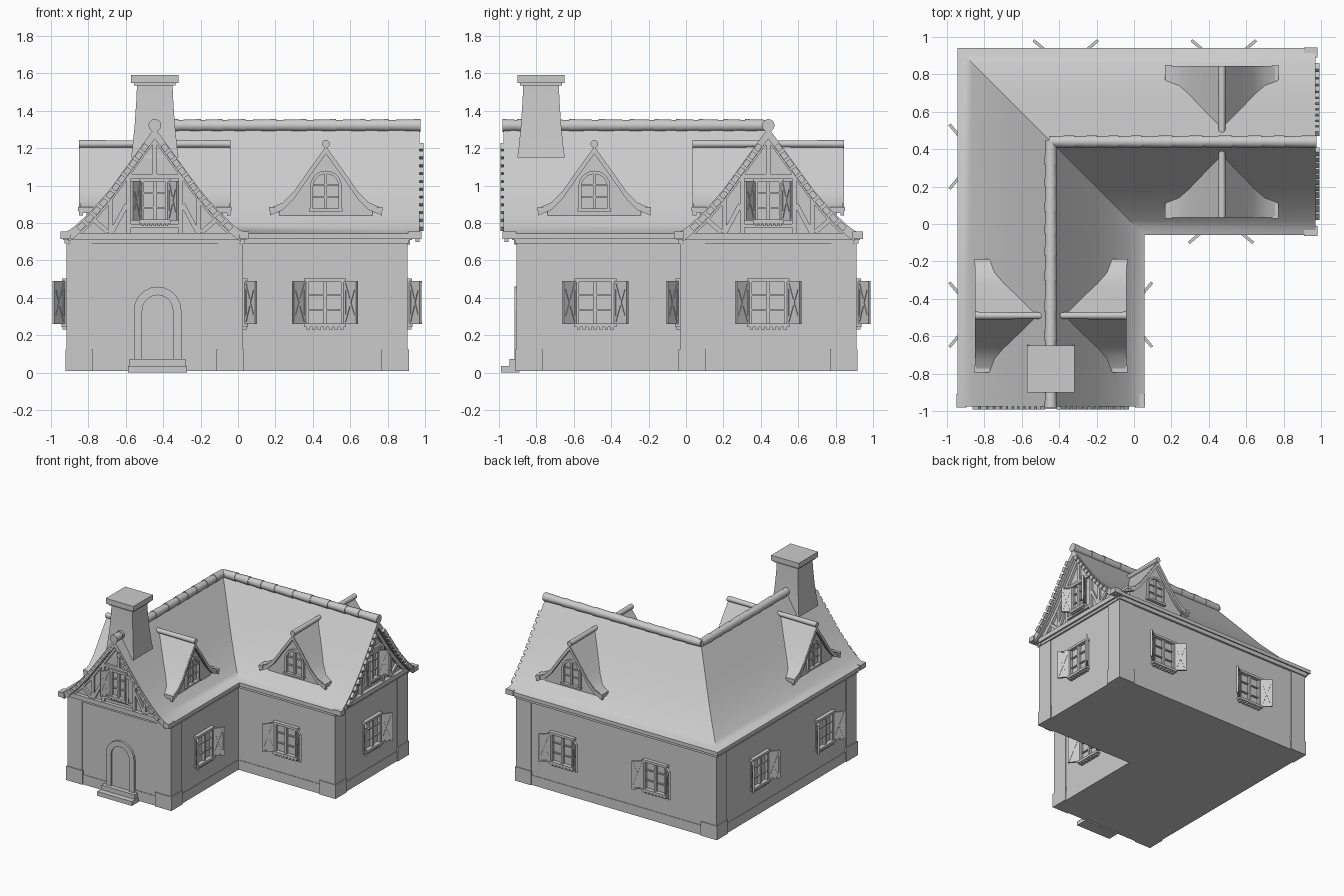
import bpy, bmesh, random
from math import radians, atan2, hypot, cos, sin, pi
from mathutils import Matrix, Vector

if "Cube" in bpy.data.objects:
    bpy.data.objects.remove(bpy.data.objects["Cube"])

random.seed(4)
CX, CY = -0.445, 0.44            # ridge lines of the two wings
T = Matrix.Translation


def place(x, y, z=0, deg=0):
    """Local frame: x along the wall, -y outward, z up."""
    return T((x, y, z)) @ Matrix.Rotation(radians(deg), 4, 'Z')


class Part:
    def __init__(self):
        self.bm = bmesh.new()

    def box(self, M, lo, hi):
        c = [(a + b) / 2 for a, b in zip(lo, hi)]
        s = [b - a for a, b in zip(lo, hi)]
        bmesh.ops.create_cube(self.bm, size=1, matrix=M @ T(c) @ Matrix.Diagonal((*s, 1)))

    def bar(self, M, p, q, w, y0, y1):
        """Beam between two points of the x-z plane."""
        L, a = hypot(q[0] - p[0], q[1] - p[1]), atan2(q[1] - p[1], q[0] - p[0])
        R = M @ T((p[0], 0, p[1])) @ Matrix.Rotation(-a, 4, 'Y')
        self.box(R, (0, y0, -w / 2), (L, y1, w / 2))

    def extrude(self, M, pts, y0, y1):
        """Solid from an x-z outline; y1 may depend on height."""
        end = y1 if callable(y1) else lambda z: y1
        f = [self.bm.verts.new(M @ Vector((x, y0, z))) for x, z in pts]
        b = [self.bm.verts.new(M @ Vector((x, end(z), z))) for x, z in pts]
        self.skin([f, b])

    def skin(self, rings):
        n = len(rings[0])
        for a, b in zip(rings, rings[1:]):
            for i in range(n):
                j = (i + 1) % n
                self.bm.faces.new((a[i], a[j], b[j], b[i]))
        self.bm.faces.new(rings[0])
        self.bm.faces.new(rings[-1][::-1])

    def sweep(self, pts, yf, xr):
        """Carry an outline along the L-shaped plan with a mitred corner."""
        v = self.bm.verts.new
        self.skin([[v((CX + d, yf, z)) for d, z in pts],
                   [v((CX + d, CY - d, z)) for d, z in pts],
                   [v((xr, CY - d, z)) for d, z in pts]])

    def tube(self, a, b, r1, r2):
        a, b = Vector(a), Vector(b)
        R = (b - a).to_track_quat('Z', 'Y').to_matrix().to_4x4()
        bmesh.ops.create_cone(self.bm, cap_ends=True, segments=12, radius1=r1, radius2=r2,
                              depth=(b - a).length, matrix=T((a + b) / 2) @ R)

    def done(self, name, smooth=False):
        bmesh.ops.recalc_face_normals(self.bm, faces=self.bm.faces)
        me = bpy.data.meshes.new(name)
        self.bm.to_mesh(me)
        self.bm.free()
        ob = bpy.data.objects.new(name, me)
        bpy.context.collection.objects.link(ob)
        if smooth:
            bpy.ops.object.select_all(action='DESELECT')
            ob.select_set(True)
            bpy.context.view_layer.objects.active = ob
            bpy.ops.object.shade_smooth_by_angle(angle=radians(35))


def both(P, off=0):
    return [(-x, z + off) for x, z in P[:0:-1]] + [(x, z + off) for x, z in P]


def band(P, top, bottom):
    return both(P, top) + both(P, bottom)[::-1]


def rect(w, z0, z1):
    return [(-w, z0), (w, z0), (w, z1), (-w, z1)]


def arch(r, z0, z1, n=10):
    return [(-r, z0)] + [(-r * cos(pi * i / n), z1 - r + r * sin(pi * i / n)) for i in range(n + 1)] + [(r, z0)]


ROOF = [(0, 1.31), (.12, 1.145), (.24, .98), (.34, .865), (.42, .79), (.46, .76), (.5, .745)]
DORMER = [(0, 1.21), (.09, 1.085), (.17, .97), (.23, .91), (.30, .88)]


def roof_d(z):
    """Distance from the ridge at which the main roof has height z."""
    for (a, za), (b, zb) in zip(ROOF, ROOF[1:]):
        if z >= zb:
            return max(0, a + (za - z) / (za - zb) * (b - a))
    return .5


# Walls, plinth, cornice and roof follow the same L plan
for name, pts, e in (("walls", rect(.465, .01, .72), .9), ("plinth", rect(.469, .01, .09), .904),
                     ("cornice", rect(.482, .69, .725), .915)):
    p = Part()
    p.sweep(pts, -e, e)
    p.done(name)
p = Part()
p.sweep(band(ROOF, 0, -.03), -.975, .97)
p.done("roof", True)

# Corner pilasters with wider feet
p = Part()
I = Matrix()
for x, y, sx, sy in ((-.917, -.907, 1, 1), (.027, -.907, -1, 1), (.907, -.033, -1, 1),
                     (.907, .912, -1, -1), (-.917, .912, 1, -1)):
    for g, top in ((0, .7), (.006, .125)):
        xs = sorted((x - sx * g, x + sx * (.135 + g)))
        ys = sorted((y - sy * g, y + sy * (.135 + g)))
        p.box(I, (xs[0], ys[0], .01), (xs[1], ys[1], top))
p.done("corner_pilasters")

# Ridge tiles along both wings and on the corner
p = Part()
for start, axis, end in (((CX, CY), (0, -1), 1.42), ((CX, CY), (1, 0), 1.42)):
    t = 0
    while t < end - .01:
        n = min(t + random.uniform(.11, .17), end)
        if end - n < .06:
            n = end
        pos = [(start[0] + axis[0] * k, start[1] + axis[1] * k, 1.322) for k in (t - .01, n)]
        p.tube(*pos, .029, .034)
        t = n
p.done("ridge_tiles", True)

# Chimney with flared foot and stepped cap
p = Part()
p.skin([[p.bm.verts.new((CX + sx * r, -.775 + sy * r, z)) for sx, sy in ((-1, -1), (1, -1), (1, 1), (-1, 1))]
        for r, z in ((.127, 1.15), (.12, 1.2), (.107, 1.33), (.099, 1.45), (.095, 1.54))])
p.done("chimney_shaft", True)
p = Part()
for r, z0, z1 in ((.112, 1.535, 1.55), (.126, 1.55, 1.592)):
    p.box(place(CX, -.775), (-r, -r, z0), (r, r, z1))
p.done("chimney_cap")


def window(name, M, w, h, slen, ang):
    """Framed window with glazing bars, dentilled sill and open shutters."""
    p = Part()
    for x in (-w, w - .018):
        p.box(M, (x, -.022, 0), (x + .018, .01, h))
    p.box(M, (-w - .008, -.03, h - .015), (w + .008, .01, h + .004))
    p.box(M, (-w - .008, -.034, -.006), (w + .008, .01, .014))
    p.box(M, (-.009, -.02, 0), (.009, .01, h))
    for k in (1, 2):
        p.box(M, (-w, -.014, h * k / 3 - .004), (w, .01, h * k / 3 + .004))
    n = 7
    for i in range(n):
        x = -w + (i + .5) * 2 * w / n
        p.box(M, (x - w / n * .6, -.028, -.02), (x + w / n * .6, .01, -.006))
    p.done(name)
    p = Part()
    for s in (-1, 1):
        S = M @ Matrix.Diagonal((s, 1, 1, 1)) @ place(w, -.02, 0, -ang)
        a, b = .01, h - .01
        p.box(S, (0, -.004, a), (slen, .004, b))
        for q, r in (((0, a + .006), (slen, a + .006)), ((0, b - .006), (slen, b - .006)),
                     ((.006, a), (.006, b)), ((slen - .006, a), (slen - .006, b)),
                     ((.006, a + .01), (slen - .006, b - .01)), ((.006, b - .01), (slen - .006, a + .01))):
            p.bar(S, q, r, .011, -.008, .008)
    p.done(name + "_shutters")


for i, (x, y, a) in enumerate(((.465, -.025, 0), (.02, -.485, 90), (.9, CY, 90), (-.365, .905, 180),
                               (.48, .905, 180), (-.91, .36, 270), (-.91, -.485, 270))):
    window(f"ground_window_{i}", place(x, y, .25, a), .105, .25, .088, 40)

# Timbered gables with tiled rakes
for side, M in (("front", place(CX, -.9)), ("right", place(.9, CY, 0, 90))):
    p = Part()
    p.extrude(M, both(ROOF[:-1], -.03) + [(.46, .70), (-.46, .70)], 0, .02)
    p.done(side + "_gable_wall")
    window(side + "_gable_window", M @ T((0, 0, .805)), .075, .23, .075, 50)
    p = Part()
    p.extrude(M, band(ROOF[:-1], -.03, -.075), -.02, .005)
    p.extrude(M, band(ROOF[:-1], -.025, -.06), -.07, -.05)
    p.bar(M, (-.49, .728), (.49, .728), .036, -.03, .01)
    p.bar(M, (-.14, 1.05), (.14, 1.05), .022, -.018, .01)
    p.bar(M, (-.13, .785), (.13, .785), .02, -.016, .01)
    p.bar(M, (0, 1.05), (0, 1.25), .025, -.018, .01)
    for s in (-1, 1):
        for q, r in (((.14, .73), (.14, 1.06)), ((.235, .73), (.235, .93)),
                     ((.15, .9), (.23, .75)), ((.25, .75), (.33, .82))):
            p.bar(M, (s * q[0], q[1]), (s * r[0], r[1]), .024, -.018, .01)
        p.box(M, (min(s * .45, s * .505), -.08, .715), (max(s * .45, s * .505), -.01, .755))
    p.done(side + "_gable_timbers")
    p = Part()
    for s in (-1, 1):
        for k in range(11):
            z = 1.25 - k * .042
            d0, d1 = roof_d(z), roof_d(z - .03)
            p.bar(M, (s * d0, z - .032), (s * d1, z - .062), .03, -.092, -.055)
    p.done(side + "_rake_tiles")

# Dormers: one on each slope of both wings
for i, (x, y, a) in enumerate(((CX, -.49, 90), (CX, -.49, 270), (.47, CY, 0), (.47, CY, 180))):
    M = place(x, y, 0, a)

    def back(z):
        return max(-.35, .02 - roof_d(z))
    p = Part()
    p.extrude(M, both(DORMER[:-1], -.02) + [(.25, .885), (.25, .81), (-.25, .81), (-.25, .885)], -.365, back)
    p.box(M, (-.262, -.385, .80), (.262, -.34, .822))
    p.done(f"dormer_wall_{i}")
    p = Part()
    p.extrude(M, band(DORMER, 0, -.025), -.4, lambda z: .02 - roof_d(z))
    p.done(f"dormer_roof_{i}", True)
    p = Part()
    p.extrude(M, band(DORMER, -.005, -.04), -.405, -.385)
    for s in (-.285, .285):
        p.box(M, (s - .018, -.41, .865), (s + .018, -.33, .887))
    p.done(f"dormer_bargeboard_{i}")
    p = Part()
    p.tube(M @ Vector((0, -.405, 1.223)), M @ Vector((0, -.05, 1.223)), .021, .018)
    p.done(f"dormer_ridge_{i}", True)
    p = Part()
    p.extrude(M, arch(.085, .87, 1.08) + arch(.068, .87, 1.063)[::-1], -.385, -.36)
    p.box(M, (-.09, -.39, .862), (.09, -.36, .878))
    p.box(M, (-.007, -.378, .87), (.007, -.36, 1.07))
    for z in (.94, 1.005):
        p.box(M, (-.075, -.374, z - .005), (.075, -.36, z + .005))
    p.done(f"dormer_window_{i}")

# Front door and steps
M = place(-.43, -.9)
p = Part()
p.extrude(M, arch(.127, .07, .46) + arch(.082, .07, .415)[::-1], -.018, .01)
p.done("door_frame")
p = Part()
p.extrude(M, arch(.084, .07, .417), -.006, .01)
p.done("door")
p = Part()
p.box(M, (-.158, -.09, 0), (.158, .01, .035))
p.box(M, (-.15, -.045, .035), (.15, .01, .072))
p.done("door_steps")
